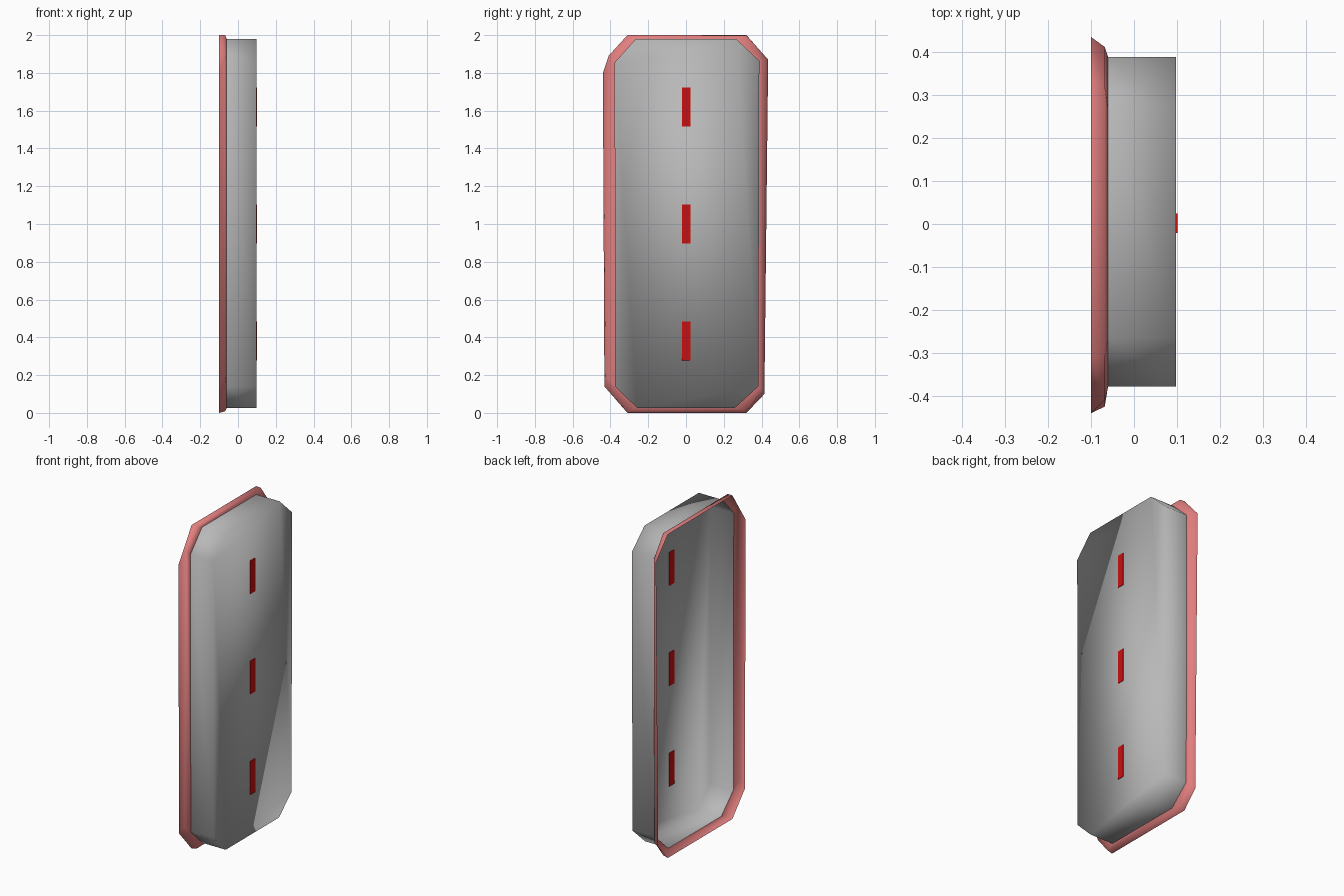
import bpy, bmesh

if "Cube" in bpy.data.objects:
    bpy.data.objects.remove(bpy.data.objects["Cube"])


def material(name, rgb):
    m = bpy.data.materials.new(name)
    m.diffuse_color = (*rgb, 1)
    m.use_nodes = True
    m.node_tree.nodes["Principled BSDF"].inputs["Base Color"].default_value = m.diffuse_color
    return m


GREY = material("grey shell", (0.48, 0.48, 0.48))
PINK = material("pink red frame", (0.76, 0.21, 0.21))
RED = material("strong red", (0.6, 0.005, 0.005))


def loft(name, rings, mat, cap=False):
    """Skin between (x, [(y, z), ...]) rings; optionally close the last one."""
    bm = bmesh.new()
    loops = [[bm.verts.new((x, y, z)) for y, z in pts] for x, pts in rings]
    for a, b in zip(loops, loops[1:]):
        for i in range(len(a)):
            j = (i + 1) % len(a)
            bm.faces.new((a[i], a[j], b[j], b[i]))
    if cap:
        bm.faces.new(loops[-1])
    bmesh.ops.recalc_face_normals(bm, faces=bm.faces[:])
    # open skins: make the front (+x / outward) side the outside
    if sum(f.normal.x * f.calc_area() for f in bm.faces) < 0:
        bmesh.ops.reverse_faces(bm, faces=bm.faces[:])
    for f in bm.faces:
        f.smooth = True
    me = bpy.data.meshes.new(name)
    bm.to_mesh(me)
    bm.free()
    me.materials.append(mat)
    ob = bpy.data.objects.new(name, me)
    bpy.context.collection.objects.link(ob)
    return ob


# Octagonal outlines in (y, z)
shell = [(-.265, 1.98), (-.378, 1.855), (-.375, .14), (-.26, .027),
         (.26, .027), (.383, .14), (.388, 1.865), (.265, 1.98)]
frame_back = [(-.31, 2.0), (-.44, 1.80), (-.432, .14), (-.31, 0),
              (.32, 0), (.415, .10), (.435, 1.87), (.32, 2.0)]
frame_front = [(-.31, 2.0), (-.41, 1.89), (-.425, .19), (-.31, .008),
               (.32, .008), (.405, .12), (.412, 1.87), (.32, 1.998)]

# Smooth tray-like shell, open at the back
loft("shell", [(-.062, shell), (.098, shell)], GREY, cap=True)

# Flared rim around the opening
loft("rim_frame", [(-.1, frame_back), (-.068, frame_front), (-.06, shell)], PINK)

# Three red markers, visible from both sides of the shell's face
for i, z in enumerate((.38, 1.0, 1.62)):
    bpy.ops.mesh.primitive_cube_add(size=1, location=(.098, .002, z))
    ob = bpy.context.object
    ob.name = f"red_marker_{i + 1}"
    ob.scale = (.006, .046, .206)
    ob.data.materials.append(RED)
